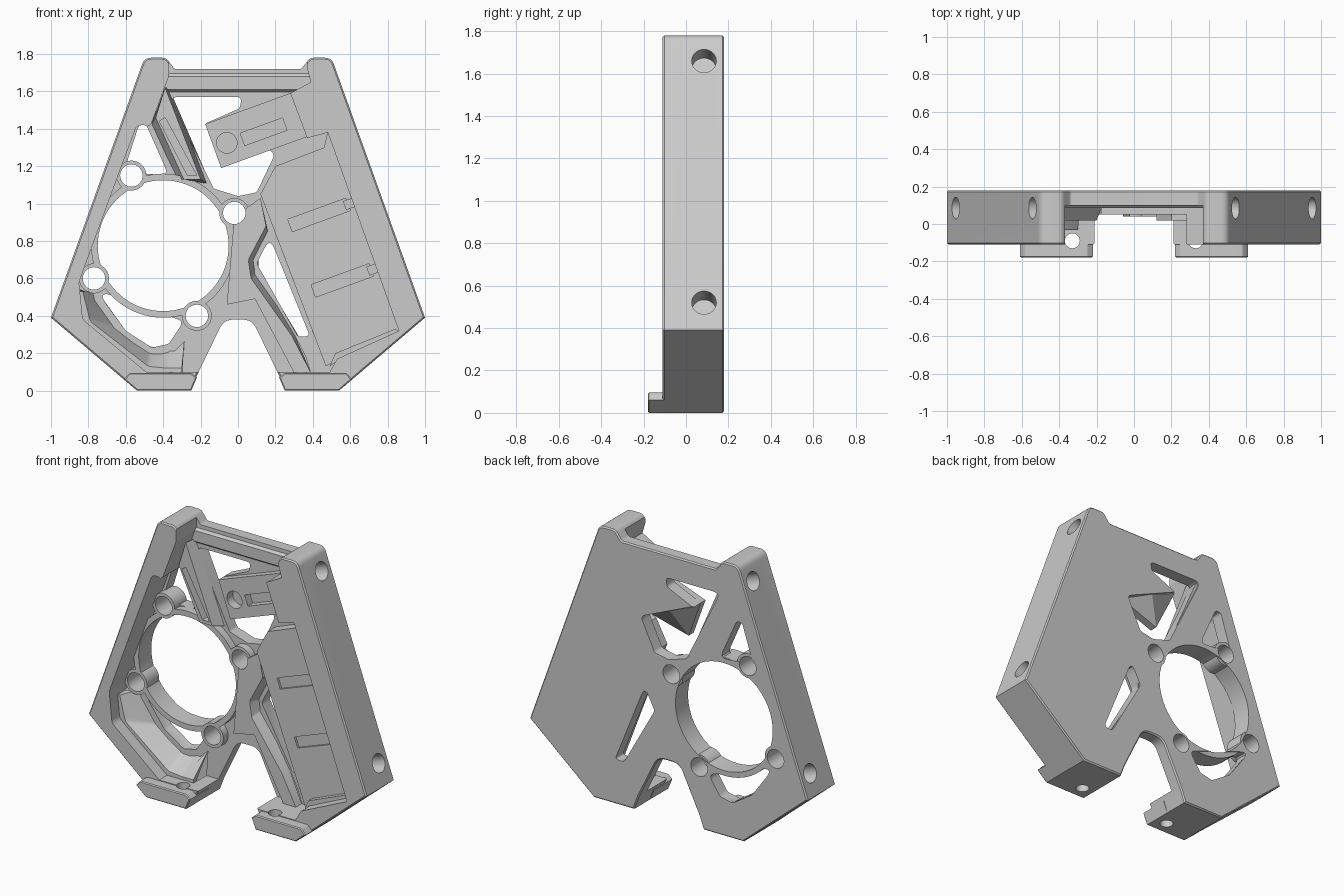
import bpy, bmesh, math
from mathutils import Vector, Matrix

if "Cube" in bpy.data.objects:
    bpy.data.objects.remove(bpy.data.objects["Cube"], do_unlink=True)

grey = bpy.data.materials.new("plain_grey")
grey.use_nodes = True
grey.diffuse_color = (0.6, 0.6, 0.6, 1)
grey.node_tree.nodes["Principled BSDF"].inputs["Base Color"].default_value = (0.6, 0.6, 0.6, 1)

BACK = 0.18
FRONT = -0.11
FLOOR = 0.1
TILT = math.radians(20)


def rounded(pts, r=0.0, steps=5):
    """Fillet polygon corners; a third value in a point overrides r."""
    out = []
    n = len(pts)
    for i, p in enumerate(pts):
        rad = p[2] if len(p) > 2 else r
        c = Vector(p[:2])
        a = Vector(pts[i - 1][:2]) - c
        b = Vector(pts[(i + 1) % n][:2]) - c
        if rad <= 0:
            out.append(c)
            continue
        d = min(rad / math.tan(a.angle(b) / 2), a.length * 0.45, b.length * 0.45)
        s, e = c + a.normalized() * d, c + b.normalized() * d
        for k in range(steps + 1):
            t = k / steps
            out.append(s * (1 - t) ** 2 + c * 2 * t * (1 - t) + e * t * t)
    return out


def inset(pts, d):
    """Move every side of an outline inward by d."""
    n = len(pts)
    area = sum(pts[i - 1].cross(pts[i]) for i in range(n))
    side = 1 if area > 0 else -1
    out = []
    for i, p in enumerate(pts):
        a = (p - pts[i - 1]).normalized()
        b = (pts[(i + 1) % n] - p).normalized()
        na, nb = Vector((-a.y, a.x)), Vector((-b.y, b.x))
        out.append(p + (na + nb) * (side * d / (1 + na.dot(nb))))
    return out


def finish(name, bm):
    bmesh.ops.recalc_face_normals(bm, faces=bm.faces)
    if bm.calc_volume(signed=True) < 0:
        bmesh.ops.reverse_faces(bm, faces=bm.faces)
    me = bpy.data.meshes.new(name)
    bm.to_mesh(me)
    bm.free()
    me.materials.append(grey)
    ob = bpy.data.objects.new(name, me)
    bpy.context.collection.objects.link(ob)
    return ob


def stack(name, rings):
    """Solid through (outline, y) rings with equal point counts."""
    bm = bmesh.new()
    rows = [[bm.verts.new((p[0], y, p[1])) for p in pts] for pts, y in rings]
    bm.faces.new(rows[0])
    bm.faces.new(rows[-1][::-1])
    for f, b in zip(rows, rows[1:]):
        for i in range(len(f)):
            j = (i + 1) % len(f)
            bm.faces.new((f[i], b[i], b[j], f[j]))
    return finish(name, bm)


def loft(name, front, back, y0, y1):
    return stack(name, [(rounded(front), y0), (rounded(back), y1)])


def prism(name, pts, y0, y1, r=0.0):
    o = rounded(pts, r)
    return stack(name, [(o, y0), (o, y1)])


def chamfered(name, pts, y0, y1, c):
    o = rounded(pts)
    small = inset(o, c)
    return stack(name, [(small, y0), (o, y0 + c), (o, y1 - c), (small, y1)])


def cylinder(name, loc, axis, r, length, seg=32):
    bm = bmesh.new()
    rot = Vector(axis).to_track_quat('Z', 'Y').to_matrix().to_4x4()
    bmesh.ops.create_cone(bm, cap_ends=True, segments=seg, radius1=r, radius2=r,
                          depth=length, matrix=Matrix.Translation(loc) @ rot)
    return finish(name, bm)


def volume(me):
    bm = bmesh.new()
    bm.from_mesh(me)
    v = bm.calc_volume(signed=True)
    bm.free()
    return v


def combine(part, op):
    """Boolean into the body, keeping the first solver whose volume is plausible."""
    before, extra = volume(body.data), volume(part.data)
    low, high = (before, before + extra) if op == 'UNION' else (before - extra, before)
    for solver in ('EXACT', 'MANIFOLD', 'FLOAT'):
        m = body.modifiers.new("join", 'BOOLEAN')
        m.operation, m.solver, m.object = op, solver, part
        graph = bpy.context.evaluated_depsgraph_get()
        me = bpy.data.meshes.new_from_object(body.evaluated_get(graph))
        body.modifiers.remove(m)
        if low - 0.001 <= volume(me) <= high + 0.001 and volume(me) > 0.05:
            body.data = me
            break
    bpy.data.objects.remove(part, do_unlink=True)


def add(part):
    combine(part, 'UNION')


def cut(part):
    combine(part, 'DIFFERENCE')


def mirror(pts):
    return [(-p[0],) + tuple(p[1:]) for p in pts]


def tilted(ox, oz, u0, v0, u1, v1):
    """Rectangle in the frame of the leaning right wall."""
    c, s = math.cos(TILT), math.sin(TILT)
    return [(ox + u * c - v * s, oz + u * s + v * c)
            for u, v in ((u0, v0), (u1, v0), (u1, v1), (u0, v1))]


# Main body outline, full depth
half = [(0.34, 1.72, 0.02), (0.385, 1.78, 0.04), (0.5, 1.78, 0.05), (1.0, 0.39),
        (0.54, 0), (0.25, 0), (0.22, 0.08), (0.075, 0.38, 0.08)]
body = chamfered("frame_body", half + mirror(half)[::-1], FRONT, BACK, 0.008)

# Open front pocket between the outer walls
cut(prism("pocket", [
    (-0.37, 2), (-0.37, 1.68, 0.03), (-0.47, 1.41, 0.03), (-0.54, 1.42, 0.03), (-0.63, 1.18),
    (-0.85, 0.58, 0.05), (-0.83, 0.38, 0.05), (-0.49, 0.1), (0.49, 0.1), (0.53, 0.17),
    (0.86, 0.32), (0.48, 1.38), (0.37, 1.35), (0.28, 1.59), (0.39, 1.65), (0.37, 1.72),
    (0.37, 2)], -0.5, FLOOR))

# Windows through the back plate
windows = [
    [(-0.53, 1.42), (-0.49, 1.42), (-0.37, 1.15), (-0.61, 1.17)],
    [(-0.37, 1.57), (0.02, 1.57), (0.01, 1.51), (-0.17, 1.43, 0), (0.2, 1.27), (0.1, 1.06),
     (0.0, 1.04), (-0.13, 1.08)],
    [(0.17, 0.82), (0.1, 0.68), (0.32, 0.29), (0.385, 0.29)],
    [(-0.76, 0.54), (-0.6, 0.32), (-0.46, 0.23), (-0.37, 0.25), (-0.29, 0.37)]]
for w in windows:
    cut(prism("window", w, -0.3, 0.5, 0.03))

# Scooped corner of the lower left pocket
back_in = [(-0.28, 0.34), (-0.37, 0.25, 0.05), (-0.46, 0.23, 0.05), (-0.6, 0.32, 0.05), (-0.75, 0.53)]
front_in = [(-0.3, 0.12), (-0.38, 0.12, 0.05), (-0.48, 0.13, 0.05), (-0.79, 0.37, 0.06), (-0.83, 0.53)]
rim = [(-0.88, 0.53), (-0.82, 0.33), (-0.52, 0.07), (-0.3, 0.07)]
add(loft("corner_scoop", front_in + rim, back_in + rim, -0.03, 0.17))

# Top crossbar with chamfered front
bar = [(-0.4, 1.58), (0.4, 1.58), (0.4, 1.715), (-0.4, 1.715)]
bar_front = [(-0.4, 1.61), (0.4, 1.61), (0.4, 1.68), (-0.4, 1.68)]
add(loft("crossbar", bar_front, bar, 0.085, 0.12))

# Diagonal strut from left post to the ring, with a groove
add(loft("diagonal_strut",
         [(-0.44, 1.46), (-0.39, 1.62), (-0.2, 1.13), (-0.29, 1.13)],
         [(-0.48, 1.4), (-0.37, 1.62), (-0.14, 1.09), (-0.34, 1.12)], 0.02, 0.17))
cut(prism("strut_groove", [(-0.42, 1.44), (-0.39, 1.46), (-0.22, 1.15), (-0.27, 1.15)], -0.2, 0.07))

# Raised rib arching over the notch, sloped on its inner side
arch = [(0.36, 0.09), (0.1, 0.53, 0.08)]
slope_front = [(0.3, 0.09), (0.095, 0.49, 0.08)]
slope_back = [(0.25, 0.09), (0.085, 0.42, 0.08)]
outer = arch + mirror(arch)[::-1]
add(loft("notch_rib", outer + mirror(slope_front) + slope_front[::-1],
         outer + mirror(slope_back) + slope_back[::-1], 0.02, 0.16))

# Hub and leg joining ring, rib and tray, sloping into the window
leg = [(-0.06, 0.46), (0.09, 0.49), (0.3, 0.095), (0.39, 0.095)]
top = [(0.12, 1.03), (-0.02, 0.93)]
add(loft("hub_leg", leg + [(0.29, 0.29), (0.07, 0.6, 0.04), (0.055, 0.7, 0.04), (0.15, 0.88)] + top,
         leg + [(0.325, 0.29), (0.11, 0.65, 0.02), (0.11, 0.7, 0.02), (0.17, 0.82)] + top, 0.04, 0.17))

# Tray filling the right side, with shallow slots and clips
add(prism("tray", [(0.12, 1.05), (0.2, 1.2), (0.46, 1.3), (0.48, 1.39), (0.87, 0.32),
                   (0.52, 0.16), (0.47, 0.13)], 0.02, 0.17))
for ox, oz in ((0.29, 0.85), (0.415, 0.5)):
    cut(prism("tray_slot", tilted(ox, oz, 0, 0, 0.33, 0.07), -0.2, 0.035))
    add(prism("tray_clip", tilted(ox, oz, 0.31, 0.01, 0.36, 0.06), -0.02, 0.06))
add(prism("tray_edge", [(0.49, 0.13), (0.53, 0.16), (0.87, 0.31), (0.84, 0.33), (0.52, 0.2)], -0.02, 0.06))

# Tilted bracket reaching over the upper window, its underside sloping to the back
block = tilted(-0.09, 1.19, 0, 0, 0.52, 0.25)
add(stack("bracket", [(block, 0.05), (block, 0.1), ([(0.0, 1.357)] + block[1:], 0.17)]))
add(loft("bracket_lip", tilted(-0.09, 1.19, 0, 0.235, 0.46, 0.25),
         tilted(-0.09, 1.19, 0, 0.17, 0.46, 0.25), 0.01, 0.08))
cut(prism("bracket_slot", tilted(-0.09, 1.19, 0.16, 0.07, 0.4, 0.14), -0.2, 0.1))
cut(cylinder("bracket_hole", (-0.06, 0, 1.325), (0, 1, 0), 0.055, 0.22))

# Fan ring and its hole, then four screw bosses that bulge into it
centre = Vector((-0.4, 0, 0.775))
screws = [(-0.57, 1.15), (-0.02, 0.95), (-0.77, 0.6), (-0.22, 0.4)]
depth = 0.125
mid = 0.05 + depth / 2
add(cylinder("fan_ring", centre + Vector((0, mid, 0)), (0, 1, 0), 0.385, depth, 72))
cut(cylinder("fan_hole", centre, (0, 1, 0), 0.35, 1, 72))
for x, z in screws:
    add(cylinder("screw_boss", (x, mid, z), (0, 1, 0), 0.08, depth))
    cut(cylinder("screw_hole", (x, 0, z), (0, 1, 0), 0.06, 1))

# Feet with vertical holes, and holes in both leaning sides
foot = [(0.54, 0), (0.61, 0.06), (0.58, 0.095, 0.02), (0.25, 0.095, 0.02), (0.22, 0.07), (0.25, 0)]
for s in (1, -1):
    pts = [(s * p[0],) + tuple(p[1:]) for p in foot]
    add(chamfered("foot", pts, -0.18, 0.02, 0.006))
    cut(cylinder("foot_hole", (s * 0.33, -0.09, 0.05), (0, 0, 1), 0.04, 0.4))
    for x, z in ((0.543, 1.66), (0.953, 0.52)):
        cut(cylinder("side_hole", (s * x, 0.085, z), (s * 0.94, 0, 0.34), 0.058, 0.24))

# Shading
bpy.ops.object.select_all(action='DESELECT')
body.select_set(True)
bpy.context.view_layer.objects.active = body
bpy.ops.object.shade_smooth_by_angle(angle=math.radians(30))
